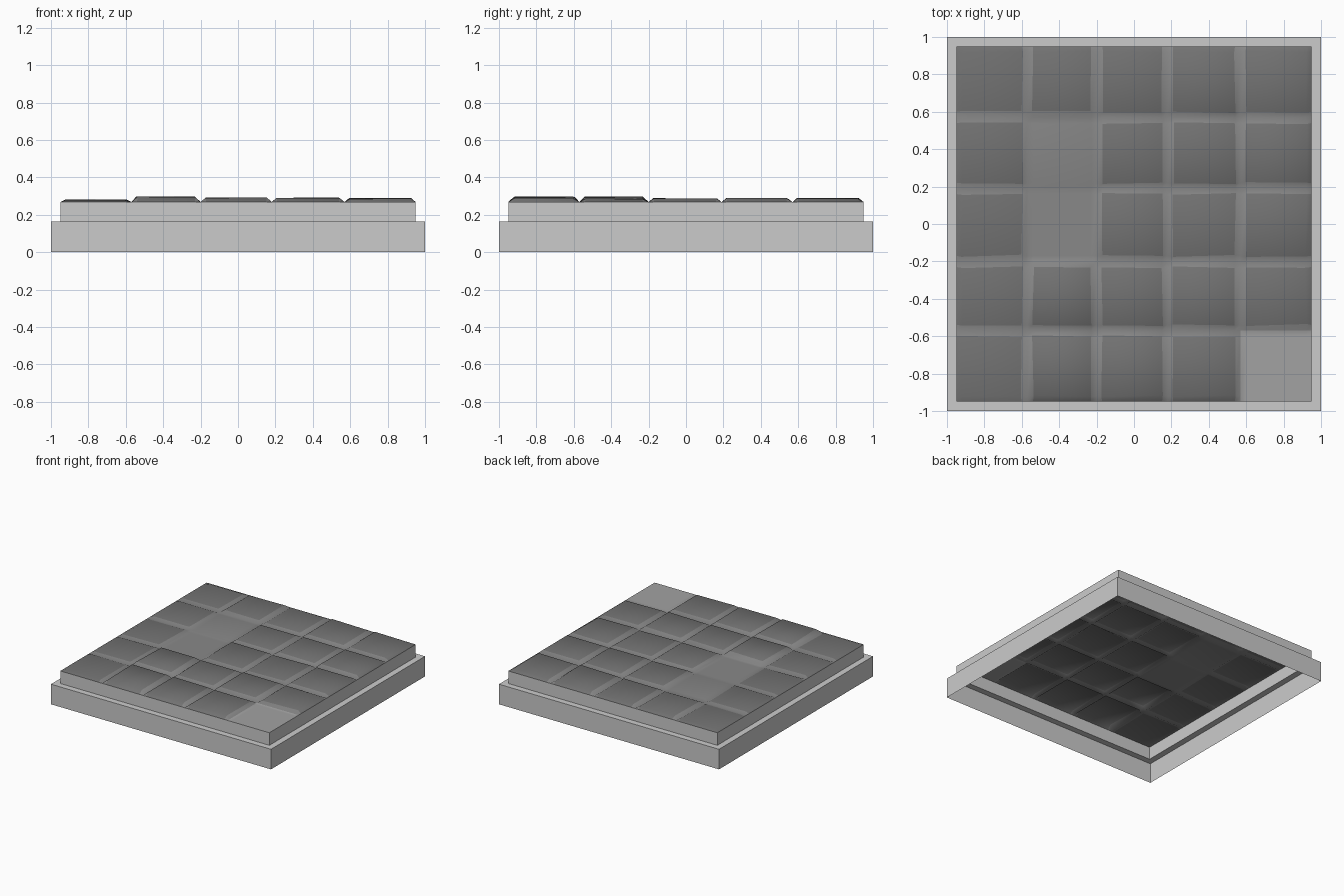
import bpy, bmesh, random

if "Cube" in bpy.data.objects:
    bpy.data.objects.remove(bpy.data.objects["Cube"])
random.seed(4)

LINES_X = [-0.95, -0.57, -0.20, 0.18, 0.57, 0.95]   # joints between stones
LINES_Y = [-0.95, -0.57, -0.20, 0.19, 0.57, 0.95]
LOW = 0.268                                         # joint level
HEIGHTS = [                                         # stone tops, front row first
    [0.280, 0.296, 0.292, 0.290, LOW],
    [0.282, 0.297, 0.290, 0.293, 0.287],
    [0.280, LOW, 0.287, 0.286, 0.288],
    [0.280, 0.276, 0.287, 0.290, 0.290],
    [0.280, 0.285, 0.285, 0.290, 0.287],
]


def grey(name, v):
    mat = bpy.data.materials.new(name)
    mat.diffuse_color = (v, v, v, 1)
    mat.use_nodes = True
    mat.node_tree.nodes["Principled BSDF"].inputs["Base Color"].default_value = mat.diffuse_color
    return mat


def finish(name, bm, mats=()):
    me = bpy.data.meshes.new(name)
    bm.to_mesh(me)
    bm.free()
    ob = bpy.data.objects.new(name, me)
    for m in mats:
        me.materials.append(m)
    bpy.context.collection.objects.link(ob)
    bpy.ops.object.select_all(action='DESELECT')
    ob.select_set(True)
    bpy.context.view_layer.objects.active = ob
    bpy.ops.object.shade_smooth_by_angle(angle=1.3)


def with_insets(lines):
    """Each joint line followed by the two edges of the stone after it."""
    out = []
    for a, b in zip(lines, lines[1:]):
        out += [a, a + 0.03, b - 0.03]
    return out + [lines[-1]]


# stepped rim: open shell with outer wall, ledge and upper wall
bm = bmesh.new()
rings = []
for r, z in [(1, 0), (1, 0.165), (0.95, 0.165), (0.95, LOW)]:
    rings.append([bm.verts.new((sx * r, sy * r, z))
                  for sx, sy in [(-1, -1), (1, -1), (1, 1), (-1, 1)]])
for lo, hi in zip(rings, rings[1:]):
    for i in range(4):
        j = (i + 1) % 4
        bm.faces.new((lo[i], lo[j], hi[j], hi[i]))
finish("stepped_rim", bm)

# paved top: dark, slightly uneven stones with paler joints, some worn away
mats = [grey("stone", 0.17), grey("joint", 0.24), grey("worn_stone", 0.25),
        grey("worn_corner", 0.36)]
WORN = {(1, 2): 2, (1, 3): 1, (4, 0): 3}            # (column, row): tone
bm = bmesh.new()
xs, ys = with_insets(LINES_X), with_insets(LINES_Y)
nx, ny = len(xs) - 1, len(ys) - 1
grid = []
for j, y in enumerate(ys):
    row = []
    for i, x in enumerate(xs):
        z, dx, dy = LOW, 0, 0
        if i % 3 and j % 3:
            z = HEIGHTS[j // 3][i // 3]
            if z > LOW:
                z += random.uniform(-0.003, 0.001)
                dx, dy = random.uniform(-.006, .006), random.uniform(-.006, .006)
        row.append(bm.verts.new((x + dx, y + dy, z)))
    grid.append(row)
for j in range(ny):
    for i in range(nx):
        f = bm.faces.new((grid[j][i], grid[j][i + 1], grid[j + 1][i + 1], grid[j + 1][i]))
        in_joint = (i % 3 != 1 and 0 < i < nx - 1) or (j % 3 != 1 and 0 < j < ny - 1)
        f.material_index = WORN.get((i // 3, j // 3), 1 if in_joint else 0)
finish("paving_stones", bm, mats)
